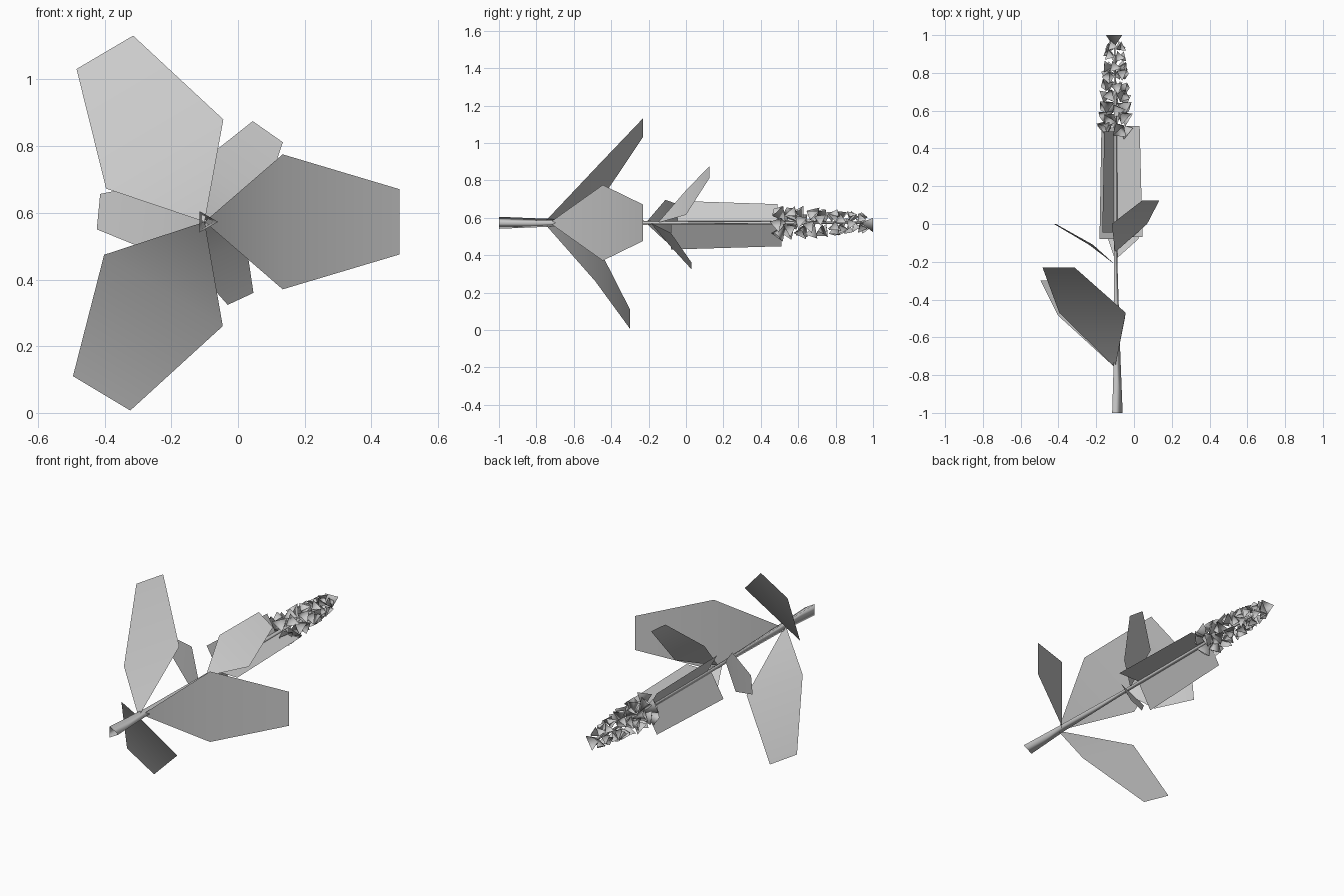
import bpy, bmesh, math, random
from mathutils import Vector, Matrix

random.seed(4)
cube = bpy.data.objects.get("Cube")
if cube:
    bpy.data.objects.remove(cube, do_unlink=True)

grey = bpy.data.materials.new("plain grey")
grey.use_nodes = True
colour = (0.6, 0.6, 0.6, 1)
grey.diffuse_color = colour
grey.node_tree.nodes["Principled BSDF"].inputs["Base Color"].default_value = colour

AX, AZ = -0.10, 0.573  # stem axis


def finish(name, bm):
    mesh = bpy.data.meshes.new(name)
    bm.to_mesh(mesh)
    bm.free()
    for p in mesh.polygons:
        p.use_smooth = True
    mesh.materials.append(grey)
    ob = bpy.data.objects.new(name, mesh)
    bpy.context.collection.objects.link(ob)
    return ob


def radial(angle):
    """Outward and sideways directions around the stem."""
    a = math.radians(angle)
    return Vector((math.cos(a), 0, math.sin(a))), Vector((-math.sin(a), 0, math.cos(a)))


def leaf(name, angle, length, base_y, mid_y, tip_y):
    """Pointed at the stem, widest at the bend, cut off square at the tip."""
    out, side = radial(angle)
    bm = bmesh.new()

    def pt(r, w, y):
        return bm.verts.new(Vector((AX, y, AZ)) + out * r * length + side * w * length)
    base = pt(0, 0, base_y)
    m1, m2 = pt(0.4, 0.346, mid_y), pt(0.4, -0.346, mid_y)
    t1, t2 = pt(1, 0.167, tip_y), pt(1, -0.167, tip_y)
    bm.faces.new((base, m2, m1))
    bm.faces.new((m1, m2, t2, t1))
    finish(name, bm)


def blade(name, angle, start_w, end_w, y0, y1):
    """Long flat plate running along the stem."""
    out, _ = radial(angle)
    root = Vector((AX, 0, AZ))
    bm = bmesh.new()
    corners = [(0, y0), (start_w, y0), (end_w, y1), (0, y1)]
    bm.faces.new([bm.verts.new(root + out * r + Vector((0, y, 0))) for r, y in corners])
    finish(name, bm)


# Triangular tapered stem, open at the front
bm = bmesh.new()
rings = []
for y, r, x in [(-1, 0.037, -0.097), (-0.7, 0.023, -0.095), (-0.2, 0.012, AX),
                (0.5, 0.011, AX), (0.96, 0.006, -0.104)]:
    rings.append([bm.verts.new(Vector((x, y, AZ)) + radial(120 * k)[0] * r) for k in range(3)])
for a, b in zip(rings, rings[1:]):
    for k in range(3):
        bm.faces.new((a[k], b[k], b[k - 2], a[k - 2]))
finish("stem", bm)

# Large lower leaves
leaf("large_leaf_side", 0, 0.585, -0.73, -0.445, -0.23)
leaf("large_leaf_upper", 120.5, 0.59, -0.76, -0.47, -0.23)
leaf("large_leaf_lower", 239, 0.60, -0.76, -0.485, -0.30)

# Small leaves further along
leaf("small_leaf_upper", 55, 0.33, -0.15, 0.0, 0.125)
leaf("small_leaf_right", 174.5, 0.32, -0.215, -0.11, 0.0)
leaf("small_leaf_lower", 295, 0.255, -0.19, -0.08, 0.03)

# Long blades below the flowers
blade("blade_side", 0, 0.145, 0.13, -0.07, 0.52)
blade("blade_upper", 120, 0.135, 0.115, -0.045, 0.49)
blade("blade_lower", 240, 0.165, 0.145, -0.08, 0.51)

# Flower spike: open three-sided cones, drooping low down and upright near the tip
bm = bmesh.new()


def flower(apex, direction, length, width, spin):
    rot = direction.to_track_quat('Z', 'Y').to_matrix().to_4x4()
    place = Matrix.Translation(apex) @ rot @ Matrix.Rotation(spin, 4, 'Z')
    tip = bm.verts.new(place @ Vector((0, 0, 0)))
    rim = [bm.verts.new(place @ Vector((width * math.cos(k * math.tau / 3),
                                        width * math.sin(k * math.tau / 3), length)))
           for k in range(3)]
    for k in range(3):
        bm.faces.new((tip, rim[k], rim[k - 2]))


ROWS = 9
for i in range(ROWS):
    t = i / (ROWS - 1)
    for j in range(5):
        out, _ = radial(j * 72 + i * 40 + random.uniform(-10, 10))
        y = 0.545 + 0.385 * t + random.uniform(-0.015, 0.015)
        direction = (out + Vector((0, -0.75 + 1.1 * t, 0))).normalized()
        apex = Vector((AX, y, AZ)) + out * 0.008
        flower(apex, direction, 0.082 - 0.042 * t, 0.046 - 0.014 * t, random.uniform(0, 2))
flower(Vector((-0.105, 0.935, AZ)), Vector((0, 1, 0)), 0.065, 0.05, 0.5)
finish("flower_spike", bm)
